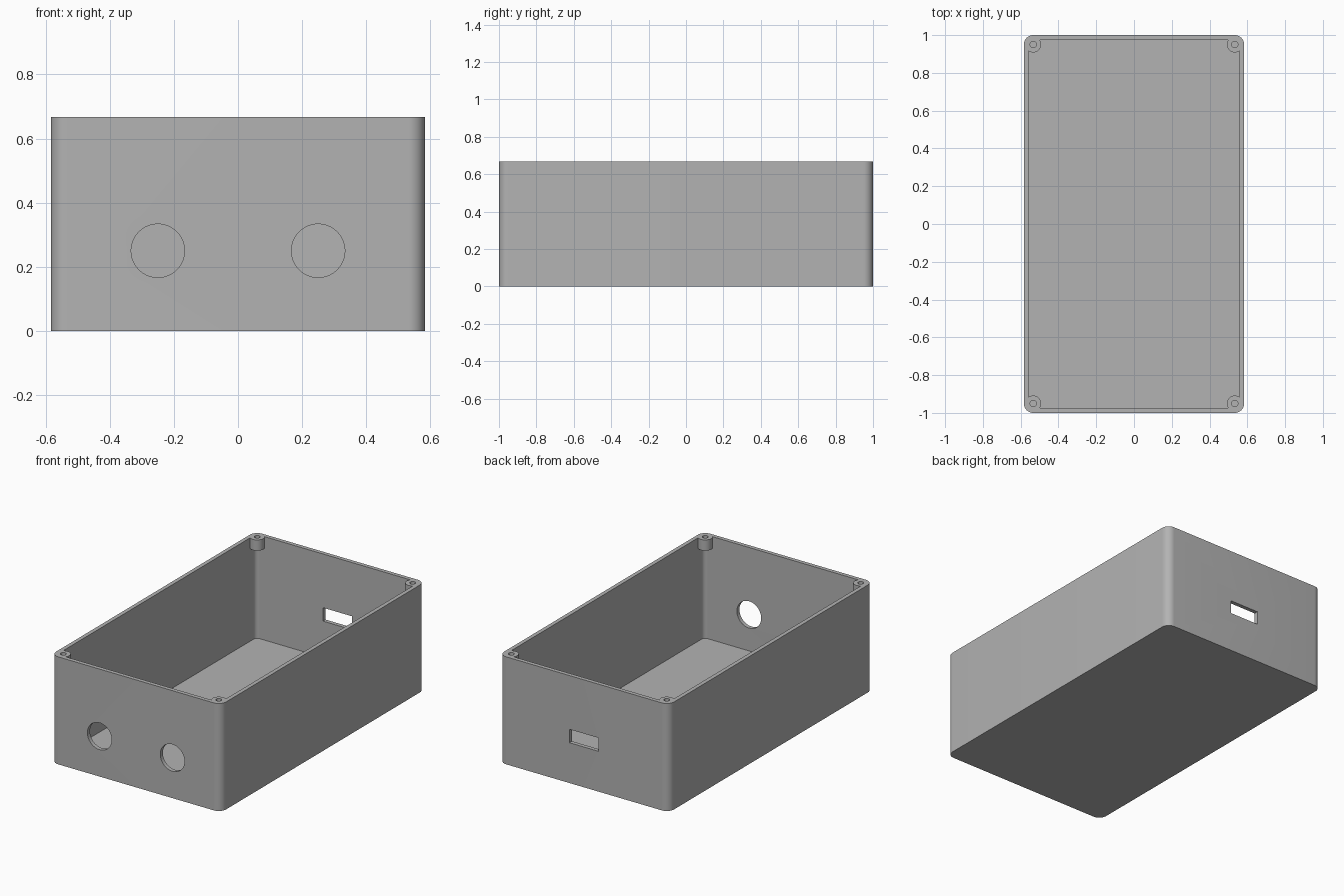
import bpy
import bmesh
import math
from mathutils import Matrix

cube = bpy.data.objects.get("Cube")
if cube:
    bpy.data.objects.remove(cube, do_unlink=True)

# Overall sizes
HALF_X, HALF_Y, HEIGHT = 0.5833, 1.0, 0.6667
WALL, CORNER = 0.025, 0.05
POST_X, POST_Y = HALF_X - CORNER, HALF_Y - CORNER
POST_HEIGHT = 0.0667

grey = bpy.data.materials.new("plastic grey")
grey.use_nodes = True
colour = (0.45, 0.45, 0.45, 1)
grey.diffuse_color = colour
grey.node_tree.nodes["Principled BSDF"].inputs["Base Color"].default_value = colour


def make_object(name, bm):
    bmesh.ops.recalc_face_normals(bm, faces=bm.faces)
    mesh = bpy.data.meshes.new(name)
    bm.to_mesh(mesh)
    bm.free()
    mesh.materials.append(grey)
    obj = bpy.data.objects.new(name, mesh)
    bpy.context.collection.objects.link(obj)
    return obj


def rounded_block(name, half_x, half_y, radius, bottom, top, steps=10):
    """Upright block with rounded vertical corners."""
    bm = bmesh.new()
    ring = []
    for quarter, (sx, sy) in enumerate([(1, 1), (-1, 1), (-1, -1), (1, -1)]):
        for i in range(steps + 1):
            a = (quarter + i / steps) * math.pi / 2
            ring.append(bm.verts.new((sx * (half_x - radius) + radius * math.cos(a),
                                      sy * (half_y - radius) + radius * math.sin(a),
                                      bottom)))
    base = bm.faces.new(ring)
    side = bmesh.ops.extrude_face_region(bm, geom=[base], use_keep_orig=True)
    lifted = [v for v in side["geom"] if isinstance(v, bmesh.types.BMVert)]
    bmesh.ops.translate(bm, verts=lifted, vec=(0, 0, top - bottom))
    return make_object(name, bm)


def cylinder(name, radius, length, centre, along_y=False, sides=48):
    bm = bmesh.new()
    place = Matrix.Translation(centre)
    if along_y:
        place = place @ Matrix.Rotation(math.pi / 2, 4, "X")
    bmesh.ops.create_cone(bm, cap_ends=True, segments=sides, radius1=radius,
                          radius2=radius, depth=length, matrix=place)
    return make_object(name, bm)


def box(name, size, centre):
    bm = bmesh.new()
    bmesh.ops.create_cube(bm, size=1, matrix=Matrix.Translation(centre)
                          @ Matrix.Diagonal((*size, 1)))
    return make_object(name, bm)


def cut(target, cutter):
    """Subtract the cutter from the target, then discard the cutter."""
    cutter.hide_render = True
    mod = target.modifiers.new("cut", "BOOLEAN")
    mod.operation = "DIFFERENCE"
    mod.solver = "EXACT"
    mod.object = cutter
    bpy.context.view_layer.objects.active = target
    bpy.ops.object.modifier_apply(modifier=mod.name)
    bpy.data.objects.remove(cutter, do_unlink=True)


# Box body and the hollow inside it
body = rounded_block("enclosure_body", HALF_X, HALF_Y, CORNER, 0, HEIGHT)
cavity = rounded_block("cavity", HALF_X - WALL, HALF_Y - WALL, CORNER - WALL,
                       WALL, HEIGHT + 0.1)

# Screw posts remain where the hollow is notched
corners = [(sx * POST_X, sy * POST_Y) for sx in (-1, 1) for sy in (-1, 1)]
for x, y in corners:
    cut(cavity, cylinder("post", 0.0417, 0.4, (x, y, HEIGHT - POST_HEIGHT + 0.2)))
cut(body, cavity)

# Screw holes through the posts
for x, y in corners:
    cut(body, cylinder("screw_hole", 0.0167, 0.2, (x, y, HEIGHT), sides=32))

# Two round holes in the front wall
for x in (-0.25, 0.25):
    cut(body, cylinder("round_hole", 0.0833, 0.2, (x, -HALF_Y, 0.25), along_y=True, sides=64))

# Slot in the back wall
cut(body, box("slot", (0.2, 0.2, 0.0833), (0, HALF_Y, 0.2917)))

# Smooth rounded corners, sharp edges kept
bpy.ops.object.select_all(action="DESELECT")
body.select_set(True)
bpy.context.view_layer.objects.active = body
bpy.ops.object.shade_smooth_by_angle(angle=math.radians(30))
